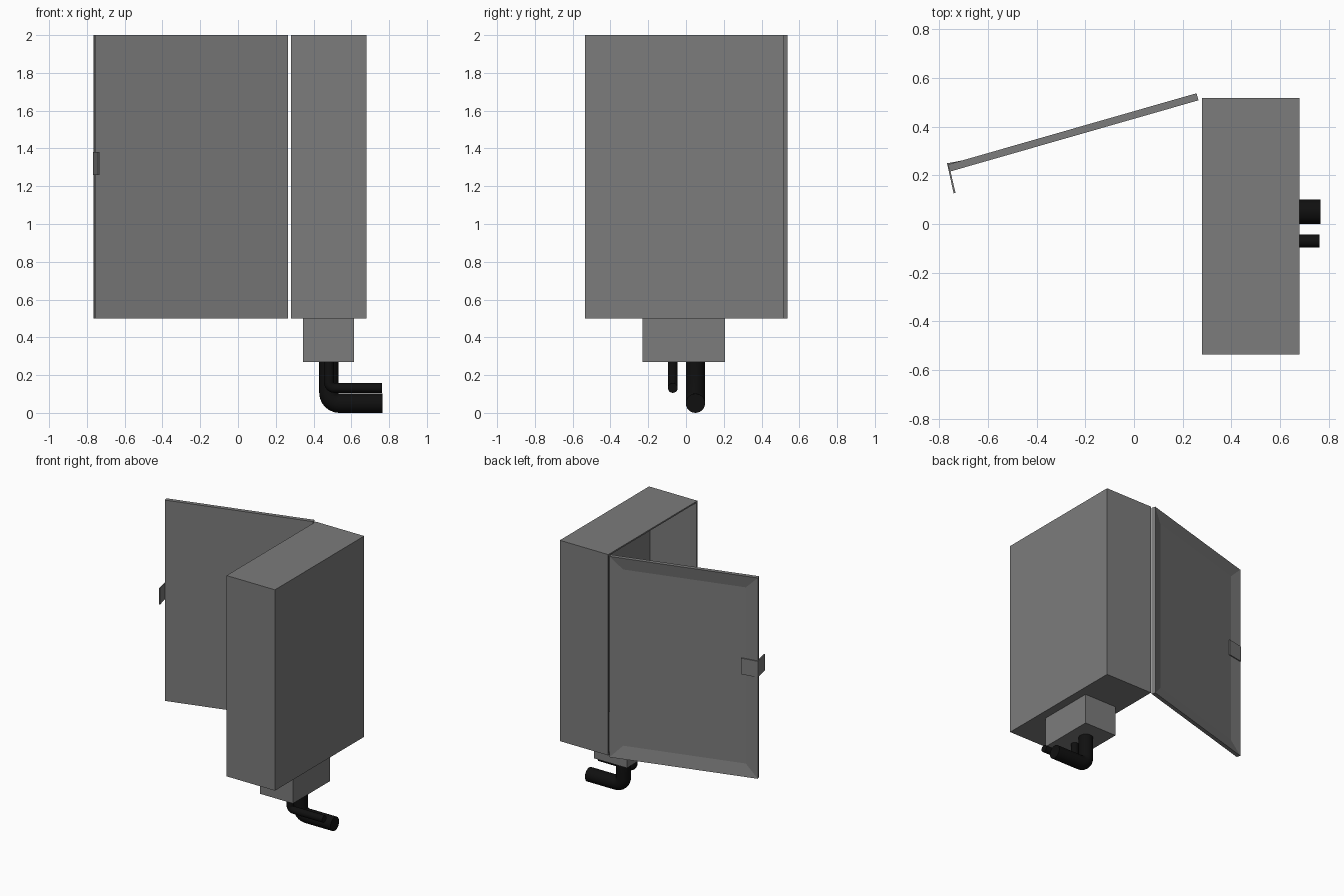
import bpy, bmesh, math
from mathutils import Matrix, Vector

if "Cube" in bpy.data.objects:
    bpy.data.objects.remove(bpy.data.objects["Cube"])


def material(name, v):
    m = bpy.data.materials.new(name)
    m.diffuse_color = (v, v, v, 1)
    m.use_nodes = True
    m.node_tree.nodes["Principled BSDF"].inputs["Base Color"].default_value = m.diffuse_color
    return m


GREY = material("dark_grey", 0.2)
BLACK = material("black", 0.005)


def finish(name, bm, mat, matrix=None):
    bmesh.ops.recalc_face_normals(bm, faces=bm.faces[:])
    me = bpy.data.meshes.new(name)
    bm.to_mesh(me)
    bm.free()
    ob = bpy.data.objects.new(name, me)
    bpy.context.collection.objects.link(ob)
    me.materials.append(mat)
    if matrix:
        ob.matrix_world = matrix
    return ob


def box_bm(lo, hi):
    lo, hi = Vector(lo), Vector(hi)
    bm = bmesh.new()
    bmesh.ops.create_cube(bm, size=1)
    for v in bm.verts:
        v.co = Vector([(lo[i] + hi[i]) / 2 + v.co[i] * (hi[i] - lo[i]) for i in range(3)])
    bm.normal_update()
    return bm


def face_along(bm, n):
    return max(bm.faces, key=lambda f: f.normal.dot(Vector(n)))


# Cabinet, hollow and open towards -x
bm = box_bm((0.28, -0.535, 0.5), (0.68, 0.518, 2))
f = face_along(bm, (-1, 0, 0))
bmesh.ops.inset_individual(bm, faces=[f], thickness=0.015)
bmesh.ops.translate(bm, verts=f.verts[:], vec=(0, 0, 0))
r = bmesh.ops.extrude_discrete_faces(bm, faces=[f])
bmesh.ops.translate(bm, verts=r["faces"][0].verts[:], vec=(0.385, 0, 0))
finish("cabinet", bm, GREY)

# Open door in hinge space: local -x runs along the door, +y is the outside
hinge = Matrix.Translation((0.265, 0.508, 0)) @ Matrix.Rotation(math.radians(16), 4, "Z")
bm = box_bm((-1.062, 0, 0.5), (0, 0.03, 2))
bmesh.ops.inset_individual(bm, faces=[face_along(bm, (0, 1, 0))], thickness=0.13, depth=-0.018)
finish("door", bm, GREY, hinge)

# Latch: bent strip wrapped around the free edge of the door
profile = [(-0.94, 0.024), (-1.064, 0.036), (-1.072, -0.09),
           (-1.064, -0.09), (-1.058, 0.028), (-0.94, 0.016)]
bm = bmesh.new()
f = bm.faces.new([bm.verts.new((x, y, 1.26)) for x, y in profile])
r = bmesh.ops.extrude_face_region(bm, geom=[f])
bmesh.ops.translate(bm, vec=(0, 0, 0.12),
                    verts=[g for g in r["geom"] if isinstance(g, bmesh.types.BMVert)])
finish("latch", bm, GREY, hinge)

# Pipe junction box under the cabinet
finish("junction_box", box_bm((0.343, -0.23, 0.27), (0.615, 0.207, 0.502)), GREY)


# Pipes: down, round an elbow, out towards +x
def pipe(name, x, y, z, radius, bend, end):
    path = [(x, 0.28, 0)]
    for i in range(7):
        a = i / 6 * math.pi / 2
        path.append((x + bend * (1 - math.cos(a)), z + bend * (1 - math.sin(a)), a))
    path.append((end, z, math.pi / 2))
    n = 24
    bm = bmesh.new()
    rings = []
    for px, pz, a in path:
        ring = []
        for k in range(n):
            t = 2 * math.pi * k / n
            u = radius * math.cos(t)
            ring.append(bm.verts.new((px + u * math.cos(a), y + radius * math.sin(t),
                                      pz + u * math.sin(a))))
        rings.append(ring)
    for p, q in zip(rings, rings[1:]):
        for k in range(n):
            bm.faces.new((p[k], p[(k + 1) % n], q[(k + 1) % n], q[k]))
    bm.faces.new(rings[0])
    bm.faces.new(rings[-1])
    ob = finish(name, bm, BLACK)
    bpy.ops.object.select_all(action="DESELECT")
    ob.select_set(True)
    bpy.context.view_layer.objects.active = ob
    bpy.ops.object.shade_smooth_by_angle(angle=math.radians(30))


pipe("large_pipe", 0.481, 0.05, 0.051, 0.051, 0.055, 0.765)
pipe("small_pipe", 0.481, -0.07, 0.132, 0.026, 0.03, 0.762)
